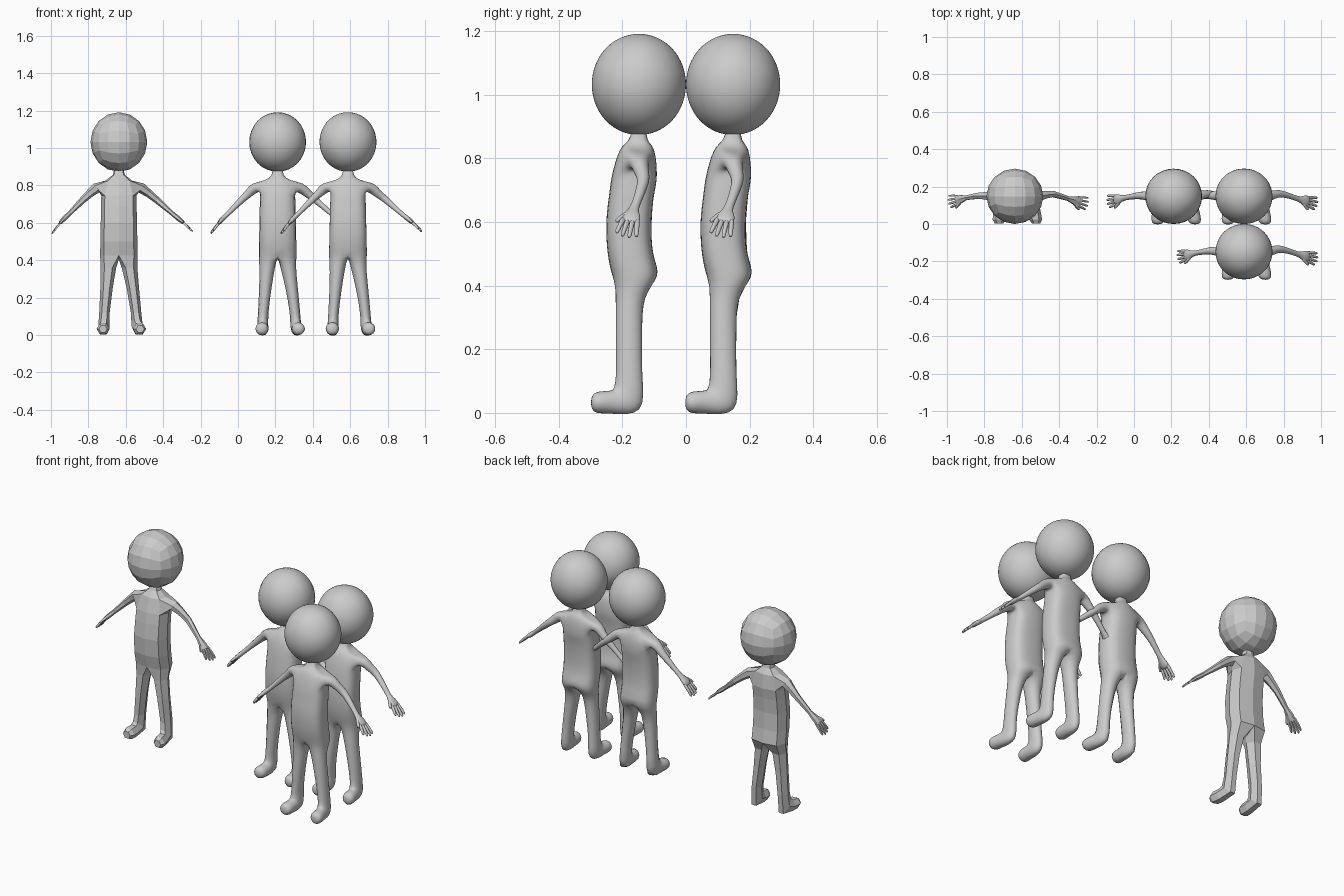
import bpy, bmesh
from math import sin, cos, tan, radians, pi
from mathutils import Vector as V

if "Cube" in bpy.data.objects:
    bpy.data.objects.remove(bpy.data.objects["Cube"])


def ring(bm, c, u, v, ru, rv, angles):
    return [bm.verts.new(V(c) + u * (ru * cos(radians(a))) + v * (rv * sin(radians(a))))
            for a in angles]


def bridge(bm, a, b, skip=()):
    n = len(a)
    for i in range(n):
        if i not in skip:
            j = (i + 1) % n
            bm.faces.new((a[i], a[j], b[j], b[i]))


def build_torso(bm):
    # z, half width, front y, back y
    rows = [(.425, .100, -.080, .055), (.50, .099, -.097, .044), (.60, .097, -.102, .040),
            (.685, .095, -.093, .047), (.745, .094, -.084, .056), (.825, .072, -.060, .048),
            (.856, .032, -.033, .028), (.89, .024, -.019, .021)]
    k = .8
    shape = [(0, -1), (k, -k), (1, 0), (k, k), (0, 1), (-k, k), (-1, 0), (-k, -k)]
    rings = []
    for z, w, f, b in rows:
        m, r = (f + b) / 2, (b - f) / 2
        rings.append([bm.verts.new((x * w, m + y * r, z)) for x, y in shape])
    for i in range(len(rings) - 1):
        bridge(bm, rings[i], rings[i + 1], (1, 2, 5, 6) if i == 4 else ())
    bm.faces.new(rings[-1])
    return rings


def build_leg(bm, loop, s, xs):
    # y, z, half width, half depth, tilt of the ring (0 = level, 90 = upright)
    rows = [(-.027, .36, .042, .046, 0), (-.031, .25, .033, .042, 0), (-.031, .12, .028, .041, 0),
            (-.038, .047, .030, .055, 42), (-.085, .034, .033, .036, 88),
            (-.125, .033, .035, .034, 90), (-.146, .032, .022, .022, 90)]
    prev = loop
    for x, (y, z, rx, ry, t) in zip(xs, rows):
        v = V((0, -cos(radians(t)), sin(radians(t))))
        cur = ring(bm, (x, y, z), V((s, 0, 0)), v, rx, ry, (120, 60, 0, 300, 240, 180))
        bridge(bm, prev, cur)
        prev = cur
    bm.faces.new(prev)


def build_finger(bm, base, d, length, r, droop):
    u = V((0, -1, 0))
    u = (u - d * u.dot(d)).normalized()
    v = u.cross(d)
    prev = None
    for t, k in ((0, 1), (.5, 1), (.9, .85), (1, .45)):
        c = base + d * (length * t) + droop * (t * t)
        cur = ring(bm, c, u, v, r * k, r * k, (45, 135, 225, 315))
        if prev:
            bridge(bm, prev, cur)
        else:
            bm.faces.new(cur)
        prev = cur
    bm.faces.new(prev)


def build_arm(bm, loop, path):
    radii = [(.032, .028), (.023, .022), (.018, .018), (.014, .012), (.025, .013), (.027, .010)]
    pts = [V(p) for p in path]
    prev = loop
    for i, (p, (ru, rv)) in enumerate(zip(pts, radii)):
        d = (pts[min(i + 1, 5)] - pts[max(i - 1, 0)]).normalized()
        u = V((0, -1, 0))
        u = (u - d * u.dot(d)).normalized()
        v = u.cross(d)
        if v.z < 0:
            v = -v
        cur = ring(bm, p, u, v, ru, rv, (30, 90, 150, 210, 270, 330))
        bridge(bm, prev, cur)
        prev = cur
    bm.faces.new(prev)
    # four fingers and a thumb
    for i, length in enumerate((.066, .078, .08, .072)):
        off = (1.5 - i) * .0145
        build_finger(bm, pts[5] + u * off - d * .01, (d + u * off * 7).normalized(),
                     length, .0075, v * -.006)
    build_finger(bm, pts[4] + u * .015, (d + u * .75).normalized(), .045, .008, d * .008)


def body_mesh():
    bm = bmesh.new()
    rings = build_torso(bm)
    # legs share a crotch point between the front and back of the hips
    hip = rings[0]
    crotch = bm.verts.new((0, -.02, .405))
    build_leg(bm, hip[:5] + [crotch], 1, (.057, .075, .092, .098, .106, .111, .114))
    build_leg(bm, [hip[0], hip[7], hip[6], hip[5], hip[4], crotch], -1,
              (-.056, -.066, -.077, -.080, -.082, -.084, -.085))
    # arms grow from openings in the shoulders
    lo, up = rings[4], rings[5]
    build_arm(bm, [up[1], up[2], up[3], lo[3], lo[2], lo[1]],
              [(.118, 0, .787), (.16, .008, .757), (.205, .012, .72), (.285, -.012, .65),
               (.317, -.021, .624), (.344, -.028, .602)])
    build_arm(bm, [up[7], up[6], up[5], lo[5], lo[6], lo[7]],
              [(-.118, 0, .787), (-.155, .003, .757), (-.195, .003, .72), (-.262, -.008, .652),
               (-.291, -.015, .624), (-.314, -.02, .599)])
    bmesh.ops.recalc_face_normals(bm, faces=bm.faces)
    me = bpy.data.meshes.new("body")
    bm.to_mesh(me)
    bm.free()
    return me


def head_mesh():
    # cube with four by four faces per side, rounded to a ball
    bm = bmesh.new()
    bmesh.ops.create_cube(bm, size=2)
    bmesh.ops.subdivide_edges(bm, edges=bm.edges[:], cuts=3, use_grid_fill=True)
    for v in bm.verts:
        n = V([tan(c * pi / 4) for c in v.co]).normalized()
        v.co = V((n.x * .152, n.y * .148, n.z * .159 + 1.032))
    me = bpy.data.meshes.new("head")
    bm.to_mesh(me)
    bm.free()
    return me


def add_object(name, me, loc, levels):
    ob = bpy.data.objects.new(name, me)
    bpy.context.collection.objects.link(ob)
    ob.location = loc
    if levels:
        mod = ob.modifiers.new("smooth", 'SUBSURF')
        mod.levels = mod.render_levels = levels
    for p in me.polygons:
        p.use_smooth = levels > 0
    return ob


def smooth_cage(me):
    # cage whose subdivided surface passes through the faceted mesh's points
    cage = me.copy()
    target = [v.co.copy() for v in me.vertices]
    ob = add_object("cage_helper", cage, (0, 0, 0), 1)
    for _ in range(4):
        cage.update()
        ob.update_tag()
        ev = ob.evaluated_get(bpy.context.evaluated_depsgraph_get())
        m = ev.to_mesh()
        limit = [m.vertices[i].co.copy() for i in range(len(target))]
        ev.to_mesh_clear()
        for v, t, l in zip(cage.vertices, target, limit):
            v.co += (t - l) * .9
    cage.update()
    bpy.data.objects.remove(ob)
    return cage


# one faceted figure and three smooth ones
places = [("faceted", (-.637, .148, 0), 0), ("smooth_middle", (.212, .148, 0), 1),
          ("smooth_back", (.588, .148, 0), 2), ("smooth_front", (.588, -.148, 0), 2)]
for part, base in (("body", body_mesh()), ("head", head_mesh())):
    cage = smooth_cage(base)
    for name, loc, levels in places:
        me = cage.copy() if levels else base
        add_object(name + "_figure_" + part, me, loc, levels)
